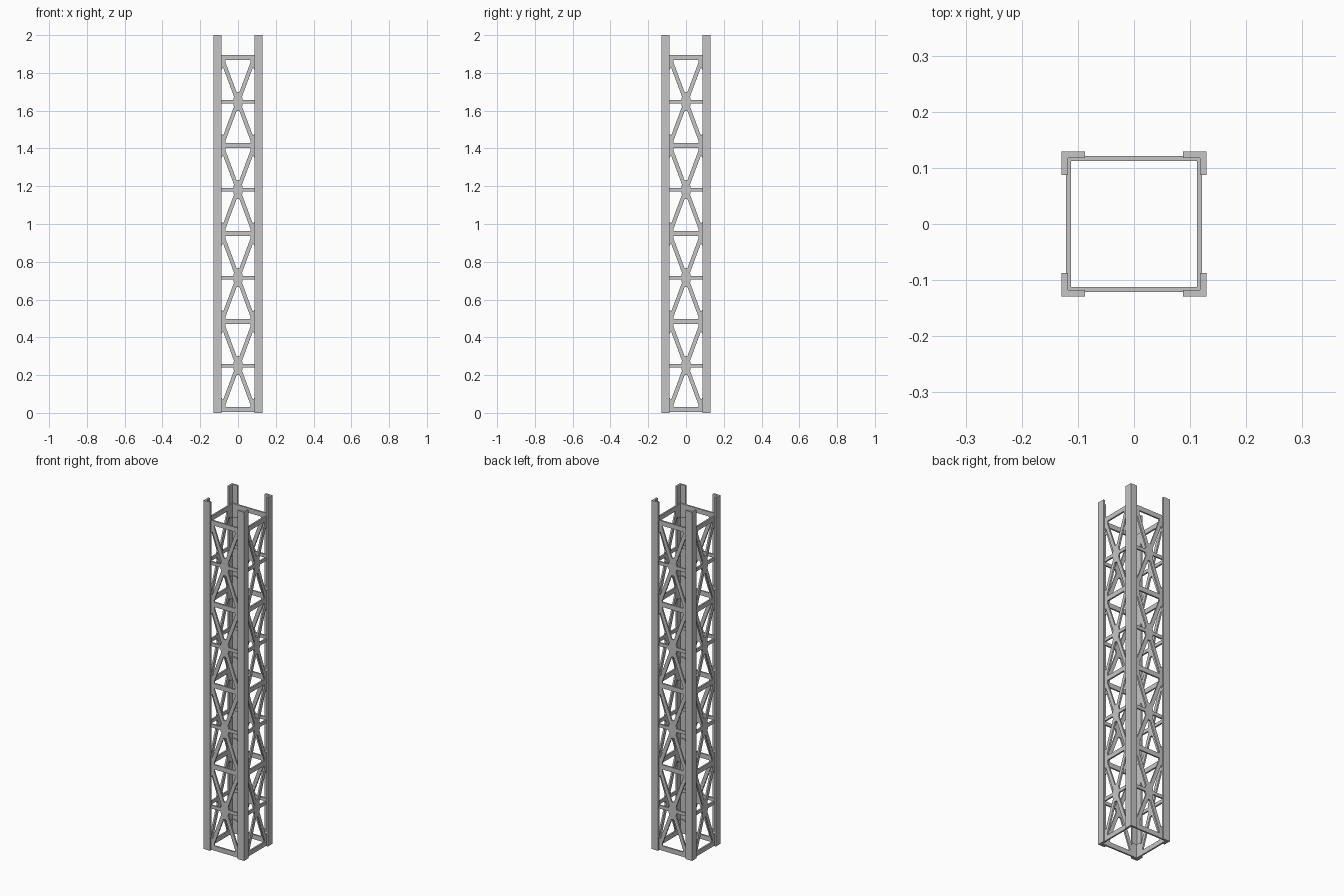
import bpy, bmesh, math
from mathutils import Matrix, Vector

cube = bpy.data.objects.get("Cube")
if cube:
    bpy.data.objects.remove(cube, do_unlink=True)

steel = bpy.data.materials.new("light_steel_grey")
steel.use_nodes = True
GREY = (0.56, 0.56, 0.56, 1)
steel.diffuse_color = GREY
steel.node_tree.nodes["Principled BSDF"].inputs["Base Color"].default_value = GREY

HALF = 0.129      # outer half width
LEG = 0.042       # angle section flange
WALL = 0.011      # angle section thickness
BAY = 0.466       # height of one braced bay
BASE = 0.017      # centre height of lowest rail
PLANE = 0.1165    # distance of lattice from the axis
THICK = 0.009


def prism(bm, points, depth, matrix):
    """Extrude a closed 2D outline along local z."""
    face = bm.faces.new([bm.verts.new((x, y, 0)) for x, y in points])
    geom = bmesh.ops.extrude_face_region(bm, geom=[face])["geom"]
    top = [v for v in geom if isinstance(v, bmesh.types.BMVert)]
    bmesh.ops.translate(bm, verts=top, vec=(0, 0, depth))
    verts = list(set(face.verts) | set(top))
    bmesh.ops.transform(bm, matrix=matrix, verts=verts)


def finish(bm, name):
    bmesh.ops.recalc_face_normals(bm, faces=bm.faces)
    mesh = bpy.data.meshes.new(name)
    bm.to_mesh(mesh)
    bm.free()
    mesh.materials.append(steel)
    obj = bpy.data.objects.new(name, mesh)
    bpy.context.collection.objects.link(obj)


def bar(bm, a, b, width):
    """Flat bar between two points (x, z) of the lattice plane."""
    a, b = Vector((a[0], 0, a[1])), Vector((b[0], 0, b[1]))
    d = b - a
    m = (Matrix.Translation((a + b) / 2)
         @ Matrix.Rotation(-math.atan2(d.z, d.x), 4, "Y")
         @ Matrix.Diagonal((d.length, THICK, width, 1)))
    bmesh.ops.create_cube(bm, size=1, matrix=m)


def plate(bm, points):
    """Flat plate with an (x, z) outline in the lattice plane."""
    prism(bm, points, THICK, Matrix.Translation((0, THICK / 2, 0))
          @ Matrix.Rotation(math.pi / 2, 4, "X"))


# One angle-section post per corner
i, o = HALF - LEG, HALF
w = HALF - WALL
outline = [(o, o), (i, o), (i, w), (w, w), (w, i), (o, i)]
for k, name in enumerate(["back_left", "back_right", "front_right", "front_left"]):
    bm = bmesh.new()
    prism(bm, outline, 2.0, Matrix.Rotation(k * math.pi / 2, 4, "Z"))
    finish(bm, "post_" + name)

# One lattice per side: rails, cross braces, centre plates and corner gussets
for k, name in enumerate(["front", "left", "back", "right"]):
    bm = bmesh.new()
    reach = PLANE + THICK / 2
    for n in range(5):
        bar(bm, (-reach, BASE + n * BAY), (reach, BASE + n * BAY), 0.027)
    for n in range(4):
        low = BASE + n * BAY
        mid, high = low + BAY / 2, low + BAY
        bar(bm, (-reach, mid), (reach, mid), 0.019)
        for s in (-1, 1):
            bar(bm, (-s * 0.084, low + 0.008), (s * 0.084, high - 0.008), 0.021)
            # Gussets where the braces meet the posts
            for z, up in ((low, 1), (high, -1)):
                plate(bm, [(s * 0.112, z), (s * 0.066, z),
                           (s * 0.066, z + up * 0.022),
                           (s * 0.072, z + up * 0.04),
                           (s * 0.088, z + up * 0.065),
                           (s * 0.112, z + up * 0.065)])
        # Plate at the brace crossing
        plate(bm, [(0.007, mid - 0.05), (0.025, mid - 0.018), (0.025, mid + 0.018),
                   (0.007, mid + 0.05), (-0.007, mid + 0.05), (-0.025, mid + 0.018),
                   (-0.025, mid - 0.018), (-0.007, mid - 0.05)])
    turn = Matrix.Rotation(k * math.pi / 2, 4, "Z")
    bm.transform(turn @ Matrix.Translation((0, -PLANE, 0)))
    finish(bm, "lattice_" + name)
